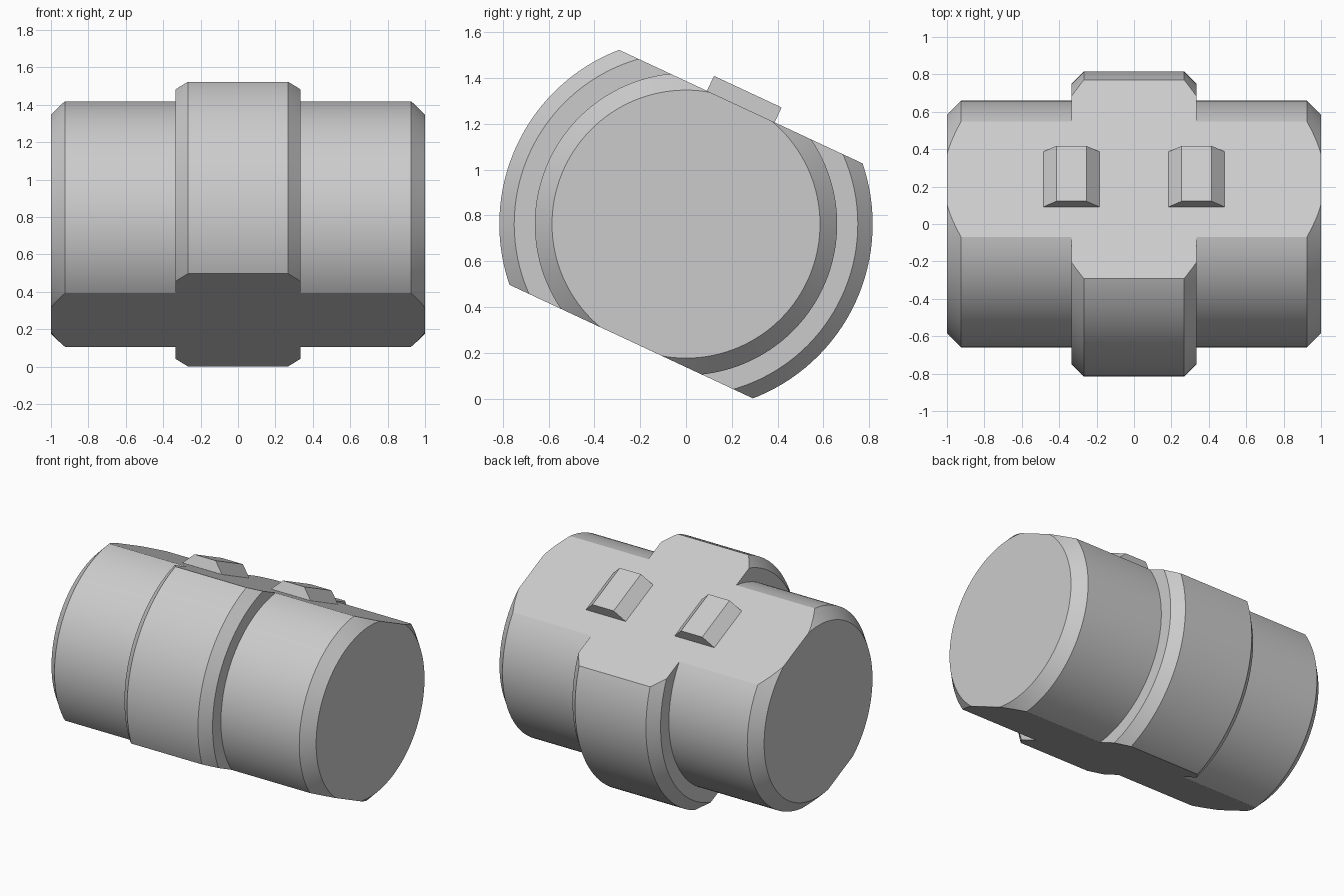
import bpy, bmesh, math
from mathutils import Vector, Matrix

cube = bpy.data.objects.get("Cube")
if cube:
    bpy.data.objects.remove(cube, do_unlink=True)

TILT = math.radians(-25)      # flats lean down towards the back
CENTRE_Z = 0.762
FLAT = 0.566                  # distance from axis to each flat

grey = bpy.data.materials.new("plain_grey")
grey.use_nodes = True
grey.diffuse_color = (0.6, 0.6, 0.6, 1)
grey.node_tree.nodes["Principled BSDF"].inputs["Base Color"].default_value = (0.6, 0.6, 0.6, 1)


def finish(name, bm):
    """Tilt and lift the part into place, then shade it."""
    bmesh.ops.recalc_face_normals(bm, faces=bm.faces)
    bm.transform(Matrix.Translation((0, 0, CENTRE_Z)) @ Matrix.Rotation(TILT, 4, 'X'))
    mesh = bpy.data.meshes.new(name)
    bm.to_mesh(mesh)
    bm.free()
    mesh.materials.append(grey)
    obj = bpy.data.objects.new(name, mesh)
    bpy.context.collection.objects.link(obj)
    bpy.ops.object.select_all(action='DESELECT')
    obj.select_set(True)
    bpy.context.view_layer.objects.active = obj
    bpy.ops.object.shade_smooth_by_angle(angle=math.radians(20))
    return obj


# Turned body with a central collar, cut by two parallel flats
half = [(1, 0.585), (0.925, 0.66), (0.333, 0.66), (0.333, 0.75), (0.268, 0.815)]
profile = half + [(-x, r) for x, r in reversed(half)]
bm = bmesh.new()
verts = [bm.verts.new((x, 0, r)) for x, r in profile]
edges = [bm.edges.new(pair) for pair in zip(verts, verts[1:])]
bmesh.ops.spin(bm, geom=verts + edges, cent=(0, 0, 0), axis=(1, 0, 0),
               angle=math.tau, steps=128, use_merge=True)
bmesh.ops.remove_doubles(bm, verts=bm.verts, dist=1e-4)
bmesh.ops.holes_fill(bm, edges=[e for e in bm.edges if e.is_boundary], sides=0)
for side in (1, -1):
    normal = Vector((0, 0, side))
    bmesh.ops.bisect_plane(bm, geom=bm.verts[:] + bm.edges[:] + bm.faces[:],
                           plane_co=normal * FLAT, plane_no=normal, clear_outer=True)
    bmesh.ops.holes_fill(bm, edges=[e for e in bm.edges if e.is_boundary], sides=0)
finish("collared_body", bm)

# Pair of raised lugs with sloping sides on the upper flat
for name, x in (("left_lug", 0.335), ("right_lug", -0.335)):
    bm = bmesh.new()
    section = [(-0.15, -0.01), (0.15, -0.01), (0.15, 0), (0.08, 0.072), (-0.08, 0.072), (-0.15, 0)]
    face = bm.faces.new([bm.verts.new((x + dx, -0.163, FLAT + dz)) for dx, dz in section])
    new = bmesh.ops.extrude_face_region(bm, geom=[face])["geom"]
    bmesh.ops.translate(bm, vec=(0, 0.326, 0),
                        verts=[g for g in new if isinstance(g, bmesh.types.BMVert)])
    finish(name, bm)
